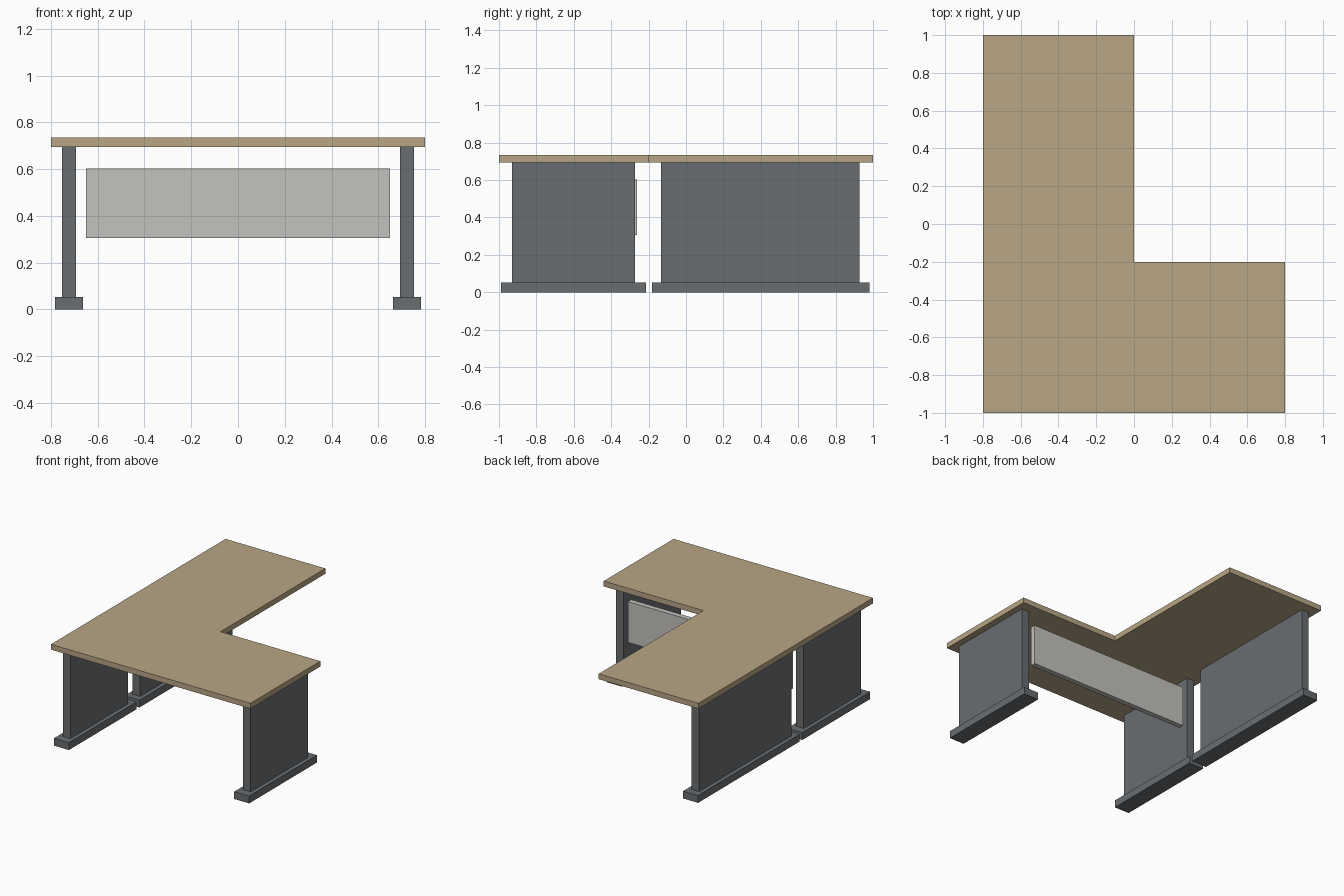
import bpy
import bmesh
from mathutils import Vector

cube = bpy.data.objects.get("Cube")
if cube:
    bpy.data.objects.remove(cube, do_unlink=True)


def make_material(name, rgb):
    mat = bpy.data.materials.new(name)
    mat.use_nodes = True
    color = (*rgb, 1.0)
    mat.diffuse_color = color
    mat.node_tree.nodes["Principled BSDF"].inputs["Base Color"].default_value = color
    return mat


wood = make_material("light_wood", (0.479, 0.381, 0.235))
dark_grey = make_material("dark_grey", (0.141, 0.153, 0.162))
pale_grey = make_material("pale_grey", (0.552, 0.539, 0.508))


def slab(name, outline, z0, z1, mat):
    """Extrude a flat outline from z0 up to z1."""
    bm = bmesh.new()
    base = bm.faces.new([bm.verts.new((x, y, z0)) for x, y in outline])
    top = bmesh.ops.extrude_face_region(bm, geom=[base], use_keep_orig=True)
    verts = [g for g in top["geom"] if isinstance(g, bmesh.types.BMVert)]
    bmesh.ops.translate(bm, verts=verts, vec=Vector((0, 0, z1 - z0)))
    bmesh.ops.recalc_face_normals(bm, faces=bm.faces)
    mesh = bpy.data.meshes.new(name)
    bm.to_mesh(mesh)
    bm.free()
    mesh.materials.append(mat)
    obj = bpy.data.objects.new(name, mesh)
    bpy.context.collection.objects.link(obj)
    return obj


def box(name, x, y, z, mat):
    outline = [(x[0], y[0]), (x[1], y[0]), (x[1], y[1]), (x[0], y[1])]
    return slab(name, outline, z[0], z[1], mat)


FOOT_TOP, TOP_BOTTOM, TOP_HEIGHT = 0.053, 0.695, 0.734
LEG_X = 0.723


def leg(name, x, panel_y, foot_y):
    """Upright side panel standing on a wider foot bar."""
    box(name + "_panel", (x - 0.03, x + 0.03), panel_y, (FOOT_TOP, TOP_BOTTOM), dark_grey)
    box(name + "_foot", (x - 0.06, x + 0.06), foot_y, (0, FOOT_TOP), dark_grey)


# L-shaped desktop
slab("desktop", [(-0.8, -1), (0.8, -1), (0.8, -0.2), (0, -0.2), (0, 1), (-0.8, 1)],
     TOP_BOTTOM, TOP_HEIGHT, wood)

# Side supports: a front pair and a longer one under the rear wing
for side, x in (("left", LEG_X), ("right", -LEG_X)):
    leg("front_" + side + "_leg", x, (-0.93, -0.272), (-0.99, -0.213))
leg("rear_leg", -LEG_X, (-0.133, 0.927), (-0.182, 0.98))

# Modesty panel between the front supports
box("modesty_panel", (-0.65, 0.65), (-0.30, -0.262), (0.306, 0.602), pale_grey)
